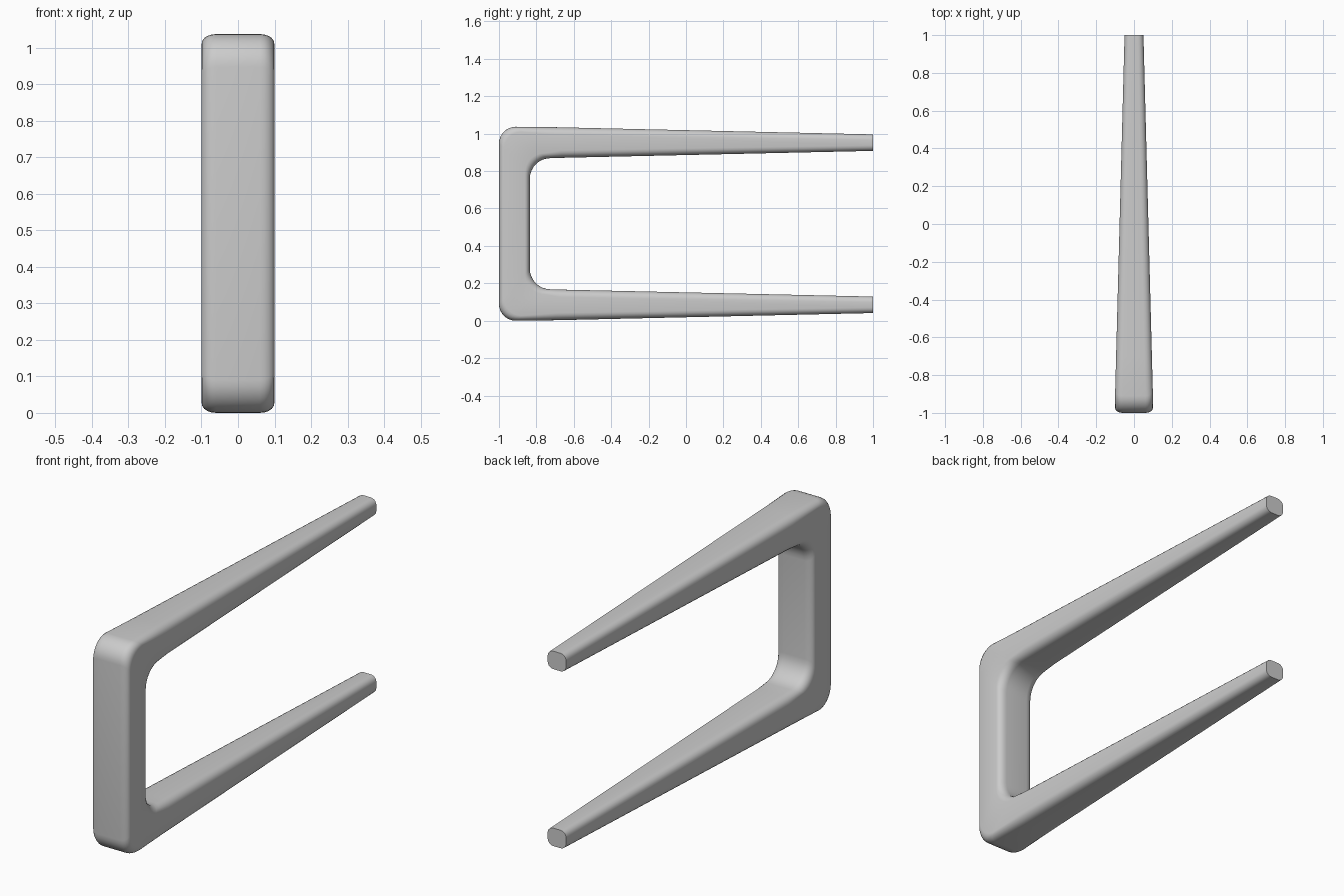
import bpy, bmesh
from math import sin, cos, pi
from mathutils import Vector

if "Cube" in bpy.data.objects:
    bpy.data.objects.remove(bpy.data.objects["Cube"])

MID = 0.5185          # height of the mirror plane between the two arms
CORNER_STEPS = 8
ROUND_STEPS = 5


def arc(cy, cz, r, a):
    return (cy - r * sin(a), cz + r * cos(a))


# Stations of the upper half: (outer point, inner point, edge radius), in y and z
stations = [((1.0, 0.996), (1.0, 0.908), 0.03),
            ((-0.7, 1.0345), (-0.66, 0.871), 0.04)]
for i in range(CORNER_STEPS + 1):
    a = pi / 2 * i / CORNER_STEPS
    stations.append((arc(-0.91, 1.037 - 0.09, 0.09, a),
                     arc(-0.725, 0.869 - 0.11, 0.11, a), 0.04))

# Mirror to get the lower half
flip = lambda p: (p[0], 2 * MID - p[1])
stations += [(flip(o), flip(i), r) for o, i, r in reversed(stations)]


def section(outer, inner, r):
    """Rounded rectangle spanning outer to inner, with width tapering along y."""
    o, i = Vector((0, *outer)), Vector((0, *inner))
    centre, d = (o + i) / 2, (o - i) / 2
    depth = d.length
    d.normalize()
    points = []
    for k, (sx, sd) in enumerate(((1, 1), (-1, 1), (-1, -1), (1, -1))):
        for s in range(ROUND_STEPS + 1):
            a = pi / 2 * (k + s / ROUND_STEPS)
            p = centre + d * (sd * (depth - r) + r * sin(a))
            half = min(0.1, 0.05 + 0.05 * (1 - p.y) / 1.9)
            p.x = sx * (half - r) + r * cos(a)
            points.append(p)
    return points


# Forked bracket: sweep the section, then close both tips
bm = bmesh.new()
rings = [[bm.verts.new(p) for p in section(*s)] for s in stations]
n = len(rings[0])
for a, b in zip(rings, rings[1:]):
    for j in range(n):
        bm.faces.new((a[j], a[(j + 1) % n], b[(j + 1) % n], b[j]))
bm.faces.new(rings[0])
bm.faces.new(rings[-1])
bmesh.ops.recalc_face_normals(bm, faces=bm.faces)
mesh = bpy.data.meshes.new("u_bracket")
bm.to_mesh(mesh)
bm.free()
bracket = bpy.data.objects.new("u_bracket", mesh)
bpy.context.collection.objects.link(bracket)
bpy.context.view_layer.objects.active = bracket
bracket.select_set(True)
bpy.ops.object.shade_smooth_by_angle(angle=pi / 5)
